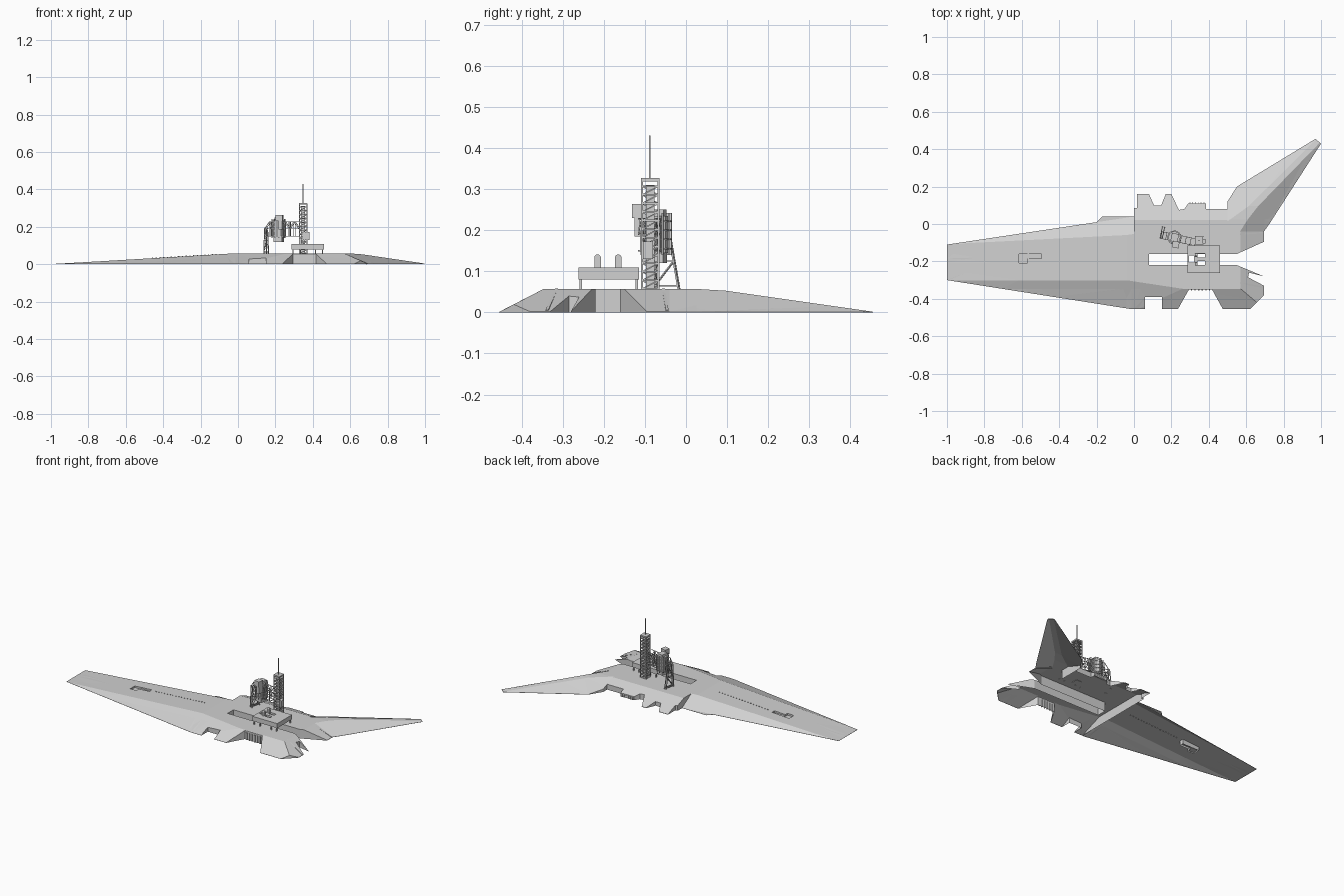
import bpy, bmesh, math
from mathutils import Vector, Matrix
from itertools import combinations

if "Cube" in bpy.data.objects:
    bpy.data.objects.remove(bpy.data.objects["Cube"])

grey = bpy.data.materials.new("light_grey")
grey.diffuse_color = (0.64, 0.64, 0.64, 1)
grey.use_nodes = True
grey.node_tree.nodes["Principled BSDF"].inputs["Base Color"].default_value = grey.diffuse_color


def finish(bm, name, matrix=None, fix=True):
    if matrix:
        bm.transform(matrix)
    if fix:
        bmesh.ops.recalc_face_normals(bm, faces=bm.faces[:])
    me = bpy.data.meshes.new(name)
    bm.to_mesh(me)
    bm.free()
    me.materials.append(grey)
    ob = bpy.data.objects.new(name, me)
    bpy.context.collection.objects.link(ob)
    return ob


def box(bm, x0, x1, y0, y1, z0, z1):
    m = (Matrix.Translation(((x0 + x1) / 2, (y0 + y1) / 2, (z0 + z1) / 2))
         @ Matrix.Diagonal((x1 - x0, y1 - y0, z1 - z0, 1)))
    bmesh.ops.create_cube(bm, size=1, matrix=m)


def strut(bm, p, q, w=0.003):
    p, q = Vector(p), Vector(q)
    d = q - p
    m = (Matrix.Translation((p + q) / 2) @ d.to_track_quat('Z', 'Y').to_matrix().to_4x4()
         @ Matrix.Diagonal((w, w, d.length, 1)))
    bmesh.ops.create_cube(bm, size=1, matrix=m)


def split(bm, co, no):
    bmesh.ops.bisect_plane(bm, geom=bm.verts[:] + bm.edges[:] + bm.faces[:], dist=1e-5,
                           plane_co=co, plane_no=no)


def landform(name, outline, planes, holes=(), base=0, seam=None):
    """Outline shell whose top is the lowest of the planes z = a + b*x + c*y, with box holes.
    Shells on the ground are open below and on their seam to the next part."""
    bm = bmesh.new()
    bm.faces.new([bm.verts.new((x, y, base)) for x, y in outline])
    bmesh.ops.triangulate(bm, faces=bm.faces[:])
    for p, q in combinations(planes, 2):
        a, b, c = (p[i] - q[i] for i in range(3))
        n = Vector((b, c, 0))
        if n.length > 1e-6:
            split(bm, n * (-a / n.length_squared), n.normalized())
    for x0, x1, y0, y1 in holes:
        for x in (x0, x1):
            split(bm, (x, 0, 0), (1, 0, 0))
        for y in (y0, y1):
            split(bm, (0, y, 0), (0, 1, 0))
        inside = []
        for f in bm.faces:
            c = f.calc_center_median()
            if x0 < c.x < x1 and y0 < c.y < y1:
                inside.append(f)
        bmesh.ops.delete(bm, geom=inside, context='FACES')
    up = bmesh.ops.extrude_face_region(bm, geom=bm.faces[:], use_keep_orig=True)
    for v in up["geom"]:
        if isinstance(v, bmesh.types.BMVert):
            v.co.z = max(0.001, min(a + b * v.co.x + c * v.co.y for a, b, c in planes))
    bmesh.ops.triangulate(bm, faces=bm.faces[:])
    bmesh.ops.recalc_face_normals(bm, faces=bm.faces[:])
    if base == 0:
        gone = [f for f in bm.faces if all(v.co.z < 1e-6 for v in f.verts)
                or (seam and all(seam(v.co) for v in f.verts))]
        bmesh.ops.delete(bm, geom=gone, context='FACES')
    return finish(bm, name, fix=False)


H = 0.057
top = (H, 0, 0)
front = (0.52 * 0.456, 0, 0.52)
arm_front = (.39 * .453, .39 * .152, .39)

# Long left arm of the base, with a stepped well
landform("left_arm",
    [(-1, -.11), (-.2, .01), (-.17, .04), (0, .04), (0, -.455), (-.015, -.455), (-1, -.3)],
    [top, front, (.0593, .0593, 0), arm_front, (.6 * .042, .6 * .15, -.6), (.6 * .042, 0, -.6)],
    [(-.615, -.57, -.208, -.16), (-.57, -.495, -.185, -.16)], seam=lambda c: abs(c.x) < 1e-5)
bm = bmesh.new()
box(bm, -.615, -.57, -.208, -.16, .008, .013)
box(bm, -.57, -.495, -.185, -.16, .012, .018)
finish(bm, "well_floor")

# Middle of the base with toothed back, notched front and open trench
landform("base_middle",
    [(0, .085), (.015, .085), (.015, .16), (.08, .16), (.107, .1), (.145, .1), (.17, .16), (.2, .16),
     (.24, .075), (.27, .08), (.29, .11), (.385, .11), (.385, .08), (.5, .08), (.5, -.04),
     (.695, -.04), (.695, -.095), (.55, -.16), (.08, -.16), (.08, -.22), (.55, -.22), (.695, -.28),
     (.615, -.26), (.61, -.285), (.695, -.33), (.695, -.38), (.62, -.455), (.475, -.455),
     (.417, -.35), (.294, -.35), (.235, -.455), (.15, -.455), (.15, -.39), (.06, -.39),
     (.06, -.455), (0, -.455)],
    [top, front, arm_front, (.4 * .165, 0, -.4), (.44 * .7, -.44, 0)],
    seam=lambda c: c.x > .499 and abs(c.y + .04) < 1e-5)

# Swept right wing
landform("right_wing",
    [(.5, -.04), (.5, .12), (.55, .2), (.97, .455), (1, .43), (.73, .01), (.695, -.04)],
    [top, (.37 * (.2 - .607 * .55), .37 * .607, -.37),
     (.28 * (1.556 * .73 - .01), -.28 * 1.556, .28), (.0585, 0, -.06), (.0665, 0, -.143)],
    seam=lambda c: abs(c.y + .04) < 1e-5)

# Small vents on the arm, rails on the right slope, ribs on the notch walls
bm = bmesh.new()
for i in range(18):
    x = -.46 + i * .02
    z = .0593 + .0593 * x
    box(bm, x, x + .006, -.1715, -.1685, z - .003, z + .003)
finish(bm, "arm_vents")
bm = bmesh.new()
strut(bm, (.565, -.055, .055), (.69, -.046, .003), .007)
strut(bm, (.565, -.315, .055), (.69, -.338, .003), .007)
finish(bm, "slope_rails")
bm = bmesh.new()
for i in range(6):
    x = .305 + i * .019
    box(bm, x, x + .006, -.356, -.346, 0, .045)
    x = .296 + i * .015
    box(bm, x, x + .005, .105, .114, 0, .018)
finish(bm, "wall_ribs")

# Raised launch platform over the trench
landform("launch_platform", [(.285, -.262), (.46, -.262), (.46, -.114), (.285, -.114)],
         [(.109, 0, 0)], [(.295, .322, -.206, -.168), (.34, .38, -.178, -.158),
                          (.34, .38, -.218, -.198)], .08)
bm = bmesh.new()
for x in (.295, .335, .415, .452):
    for y in (-.256, -.12):
        box(bm, x - .003, x + .003, y - .003, y + .003, .055, .081)
finish(bm, "platform_legs")

# Two round-topped masts on the platform
bm = bmesh.new()
for y in (-.215, -.165):
    box(bm, .326, .339, y - .008, y + .008, .106, .133)
    bmesh.ops.create_cone(bm, cap_ends=True, segments=16, radius1=.008, radius2=.008, depth=.013,
        matrix=Matrix.Translation((.3325, y, .133)) @ Matrix.Rotation(math.pi / 2, 4, 'Y'))
finish(bm, "round_topped_masts")

# Lattice tower with spire
bm = bmesh.new()
X0, X1, Y0, Y1 = .328, .368, -.107, -.067
corners = [(X0, Y0), (X1, Y0), (X1, Y1), (X0, Y1)]
levels = [.057 + i * .0208 for i in range(13)]
for x, y in corners:
    strut(bm, (x, y, .055), (x, y, .325), .005)
for i, z in enumerate(levels):
    box(bm, X0 - .002, X1 + .002, Y0 - .002, Y1 + .002, z - .002, z + .002)
    if i < 12:
        for k in range(4):
            a, b = corners[k], corners[(k + 1) % 4]
            strut(bm, (*a, z), (*b, levels[i + 1]))
box(bm, .338, .358, -.097, -.077, .055, .31)
box(bm, X0 - .002, X1 + .002, Y0 - .002, Y1 + .002, .318, .327)
box(bm, .345, .381, -.104, -.08, .13, .172)
finish(bm, "lattice_tower")
bm = bmesh.new()
box(bm, .346, .35, -.09, -.086, .325, .43)
finish(bm, "tower_spire")

# Service gantry, turned slightly about the vertical
pivot = Vector((.215, -.075, 0))
turn = Matrix.Translation(pivot) @ Matrix.Rotation(math.radians(-12), 4, 'Z') @ Matrix.Translation(-pivot)
bm = bmesh.new()
bmesh.ops.create_cone(bm, cap_ends=True, segments=10, radius1=.033, radius2=.033, depth=.09,
                      matrix=Matrix.Translation((.215, -.072, .19)))
box(bm, .195, .24, -.1, -.05, .12, .15)
box(bm, .198, .236, -.095, -.05, .235, .25)
box(bm, .212, .248, -.125, -.09, .23, .264)
box(bm, .225, .245, -.12, -.09, .185, .23)
for i in range(10):
    a = math.radians(i * 36)
    x, y = .215 + .036 * math.cos(a), -.072 + .036 * math.sin(a)
    strut(bm, (x, y, .14), (x, y, .242), .004)
for z in (.155, .178, .2, .222):
    bmesh.ops.create_cone(bm, cap_ends=True, segments=10, radius1=.038, radius2=.038, depth=.004,
                          matrix=Matrix.Translation((.215, -.072, z)))
finish(bm, "gantry_shelter", turn)

# Gantry bridge truss and trestle leg
bm = bmesh.new()
xs = [.145 + i * .0265 for i in range(8)]
for y in (-.092, -.055):
    for z in (.15, .19, .228):
        strut(bm, (xs[0] if z < .2 else xs[1], y, z), (xs[-1], y, z))
    for i in range(7):
        z0, z1 = (.19, .228) if i % 2 else (.228, .19)
        if i:
            strut(bm, (xs[i], y, z0), (xs[i + 1], y, z1))
        strut(bm, (xs[i], y, .15), (xs[i], y, .228 if i else .19))
    strut(bm, (xs[0], y, .19), (xs[1], y, .228))
for x in xs:
    for z in (.15, .19):
        strut(bm, (x, -.092, z), (x, -.055, z))
for x in (.141, .153):
    strut(bm, (x, -.09, .055), (x, -.085, .195), .004)
    strut(bm, (x, -.03, .055), (x, -.055, .195), .004)
    strut(bm, (x, -.09, .065), (x, -.03, .065), .004)
    strut(bm, (x, -.09, .065), (x, -.043, .125))
    strut(bm, (x, -.087, .125), (x, -.043, .125))
    strut(bm, (x, -.087, .125), (x, -.055, .185))
for z in (.085, .11, .135, .16):
    strut(bm, (.141, -.088, z), (.153, -.088, z))
finish(bm, "gantry_truss", turn)
